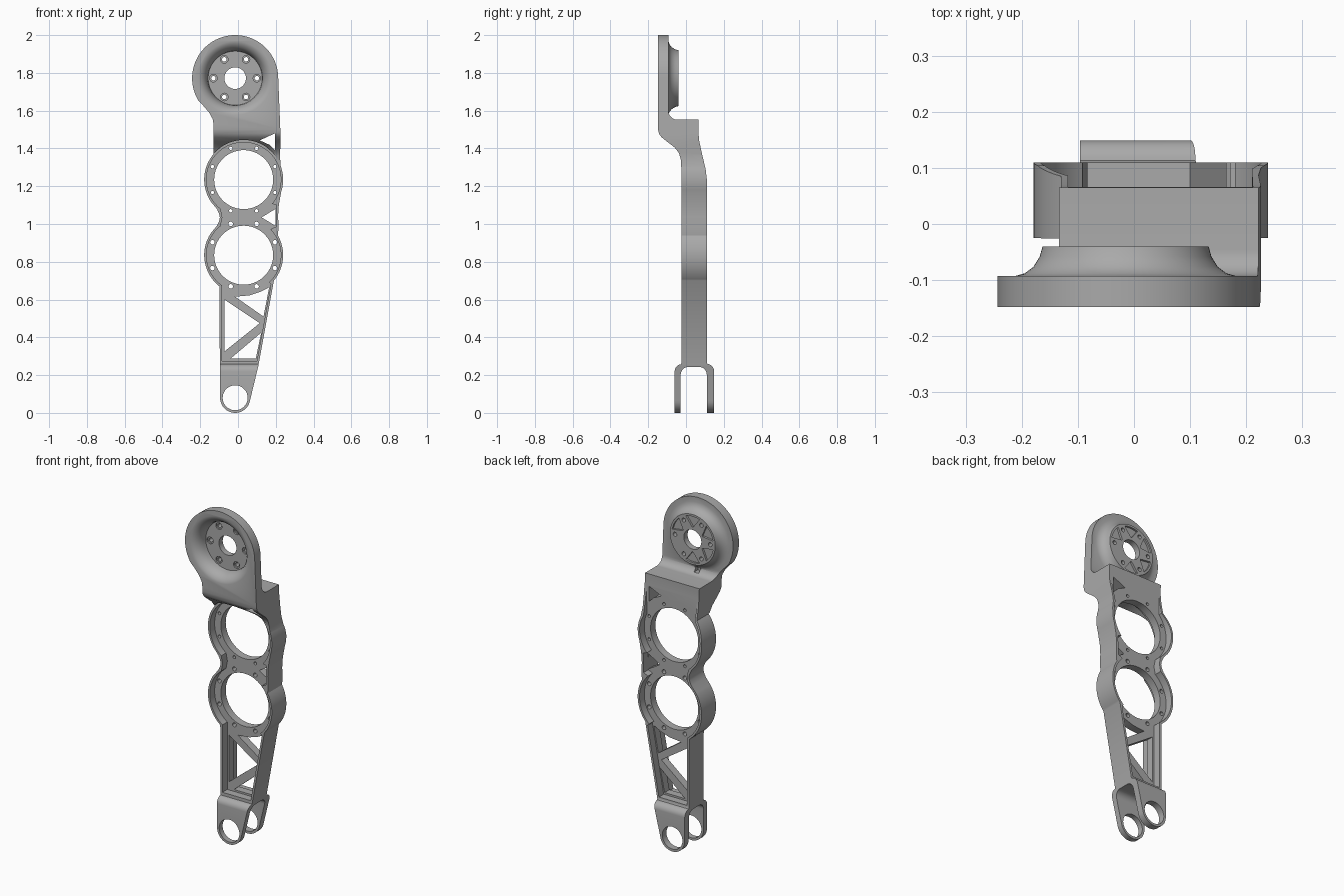
import bpy, bmesh, math
from math import cos, sin, radians

if "Cube" in bpy.data.objects:
    bpy.data.objects.remove(bpy.data.objects["Cube"], do_unlink=True)

metal = bpy.data.materials.new("grey_metal")
metal.use_nodes = True
GREY = (0.4, 0.4, 0.4, 1)
metal.diffuse_color = GREY
metal.node_tree.nodes["Principled BSDF"].inputs["Base Color"].default_value = GREY


def finish(bm, name):
    bmesh.ops.recalc_face_normals(bm, faces=bm.faces)
    mesh = bpy.data.meshes.new(name)
    bm.to_mesh(mesh)
    bm.free()
    mesh.materials.append(metal)
    ob = bpy.data.objects.new(name, mesh)
    bpy.context.collection.objects.link(ob)
    return ob


def prism(name, points, lo, hi, axis="y"):
    """Extrude an (x, z) outline along y, or a (y, z) outline along x."""
    bm = bmesh.new()
    place = (lambda p, d: (p[0], d, p[1])) if axis == "y" else (lambda p, d: (d, p[0], p[1]))
    rings = [[bm.verts.new(place(p, d)) for p in points] for d in (lo, hi)]
    bm.faces.new(rings[0])
    bm.faces.new(rings[1])
    n = len(points)
    for i in range(n):
        j = (i + 1) % n
        bm.faces.new((rings[0][i], rings[0][j], rings[1][j], rings[1][i]))
    return finish(bm, name)


def arc(centre, r, start, end, steps=24):
    angles = [radians(start + (end - start) * i / steps) for i in range(steps + 1)]
    return [(centre[0] + r * cos(a), centre[1] + r * sin(a)) for a in angles]


def cylinder(name, centre, r, lo, hi, sides=64):
    return prism(name, arc(centre, r, 0, 360, sides)[:-1], lo, hi)


def lathe(name, centre, profile, steps=72):
    """Spin an (r, y) profile, whose ends lie on the axis, about y."""
    bm = bmesh.new()
    first, last = [bm.verts.new((centre[0], p[1], centre[1])) for p in (profile[0], profile[-1])]
    rows = [[bm.verts.new((x, y, z)) for x, z in arc(centre, r, 0, 360, steps)[:-1]]
            for r, y in profile[1:-1]]
    for i in range(steps):
        j = (i + 1) % steps
        bm.faces.new((first, rows[0][i], rows[0][j]))
        bm.faces.new((last, rows[-1][j], rows[-1][i]))
        for a, b in zip(rows, rows[1:]):
            bm.faces.new((a[i], b[i], b[j], a[j]))
    return finish(bm, name)


def combine(body, tool, operation="DIFFERENCE"):
    mod = body.modifiers.new("combine", "BOOLEAN")
    mod.operation, mod.object, mod.solver = operation, tool, "EXACT"
    bpy.context.view_layer.update()
    result = body.evaluated_get(bpy.context.evaluated_depsgraph_get())
    mesh = bpy.data.meshes.new_from_object(result)
    body.modifiers.clear()
    body.data = mesh
    bpy.data.objects.remove(tool, do_unlink=True)


HUB, UPPER, LOWER, PIN = (-0.015, 1.772), (0.03, 1.235), (0.03, 0.835), (-0.015, 0.08)
RING, WALL = 0.209, 0.012
FRONT, BACK = -0.025, 0.11
WEB_FRONT, WEB_BACK = 0.02, 0.0655

# Front outline of the whole arm
outline = (arc(PIN, 0.08, 180, 350)
           + [(0.108, 0.25)]
           + arc(LOWER, RING, -40, 30)
           + [(0.215, 0.985), (0.212, 1.04), (0.216, 1.1)]
           + arc(UPPER, RING, -18, 20, 12)
           + [(0.222, 1.36), (0.226, 1.45)]
           + arc(HUB, 0.228, 0, 212, 56)
           + [(-0.18, 1.622), (-0.153, 1.59), (-0.134, 1.556), (-0.13, 1.53)]
           + arc(UPPER, RING, 140, 215)
           + [(-0.112, 1.08), (-0.1, 1.055), (-0.096, 1.035), (-0.1, 1.015), (-0.112, 0.99)]
           + arc(LOWER, RING, 145, 232))
arm = prism("arm", outline, -0.4, 0.4)

# Side profile: offset plate, swept bend, straight body, forked foot
side = ([(-0.093, 2.1), (-0.148, 2.1), (-0.148, 1.5), (-0.143, 1.478), (-0.13, 1.46),
         (-0.1, 1.436), (-0.06, 1.405), (-0.037, 1.375), (-0.027, 1.34), (FRONT, 1.3)]
        + [(FRONT, 0.265)] + arc((-0.022, 0.22), 0.038, 95, 180, 8) + [(-0.06, -0.1), (-0.028, -0.1)]
        + arc((0.012, 0.203), 0.04, 180, 90, 8) + arc((0.07, 0.203), 0.04, 90, 0, 8)
        + [(0.11, -0.1), (0.149, -0.1)] + arc((0.11, 0.22), 0.039, 0, 85, 8)
        + [(BACK, 0.265), (BACK, 1.24), (0.104, 1.29), (0.085, 1.37), (0.07, 1.44), (0.065, 1.49),
           (0.065, 1.552)]
        + arc((-0.045, 1.6), 0.048, 270, 180, 10))
combine(arm, prism("side_profile", side, -0.5, 0.5, "x"), "INTERSECT")

# Hub raised behind the plate, then hollowed from the front
combine(arm, lathe("hub", HUB, [
    (0, -0.12), (0.2, -0.12), (0.2, -0.0935), (0.18, -0.088), (0.164, -0.076),
    (0.153, -0.058), (0.148, -0.04), (0, -0.04)]), "UNION")
combine(arm, lathe("dish", HUB, [
    (0, -0.2), (0.198, -0.2), (0.195, -0.148), (0.182, -0.144), (0.166, -0.133),
    (0.153, -0.115), (0.146, -0.095), (0.143, -0.075), (0, -0.075)]))
combine(arm, cylinder("hub_bore", HUB, 0.057, -0.3, 0.1))
for k in range(6):
    a = 60 * k
    spot = arc(HUB, 0.115, a, a + 1, 1)[0]
    combine(arm, cylinder("hub_bolt", spot, 0.012, -0.3, 0.1, 16))
    combine(arm, cylinder("hub_bolt_seat", spot, 0.02, -0.3, -0.066, 20))
    # Wedge pockets between the spokes on the back
    wedge = arc(HUB, 0.136, a + 11, a + 49, 8) + arc(HUB, 0.073, a + 32, a + 28, 1)
    combine(arm, prism("hub_pocket", wedge, -0.052, 0.1))

# Clearance in the bend above the upper ring
combine(arm, cylinder("bend_clearance", UPPER, RING + 0.001, -0.3, FRONT - 0.0005))

# Hollow both faces down to a central web, leaving a thin perimeter wall
panel = [(-0.084, 0.276), (0.1, 0.276), (0.174, 0.68), (0.1, 0.76), (-0.03, 0.76), (-0.084, 0.68)]
waist = [(-0.093, 0.985), (-0.083, 1.035), (-0.093, 1.085), (0.1, 1.13),
         (0.203, 1.1), (0.2, 1.04), (0.2, 0.985), (0.1, 0.94)]
shoulder = [(-0.118, 1.3), (0.21, 1.3), (0.213, 1.6), (-0.118, 1.6)]
for lo, hi in ((-0.3, WEB_FRONT), (WEB_BACK, 0.3)):
    for centre in (UPPER, LOWER):
        combine(arm, cylinder("ring_recess", centre, RING - WALL, lo, hi, 80))
    for shape in (panel, waist):
        combine(arm, prism("recess", shape, lo, hi))
combine(arm, prism("shoulder_recess", shoulder, WEB_BACK, 0.3))

# Bored rings with bolt circles
for centre, bolt in ((UPPER, 0.009), (LOWER, 0.012)):
    combine(arm, cylinder("ring_bore", centre, 0.156, -0.3, 0.3, 80))
    for k in range(8):
        spot = arc(centre, 0.179, 22.5 + 45 * k, 360, 1)[0]
        combine(arm, cylinder("ring_bolt", spot, bolt, -0.3, 0.3, 14))

# Through windows that leave the truss struts
windows = [
    [(-0.072, 0.6), (-0.072, 0.325), (0.115, 0.475)],
    [(-0.015, 0.615), (0.135, 0.51), (0.165, 0.665), (0.12, 0.642), (0.06, 0.622)],
    [(-0.04, 0.287), (0.094, 0.287), (0.123, 0.425)],
    [(0.125, 1.035), (0.199, 0.99), (0.199, 1.08)],
    [(0.115, 1.443), (0.165, 1.42), (0.196, 1.39), (0.196, 1.48)],
]
for shape in windows:
    combine(arm, prism("window", shape, -0.4, 0.4))

# Pin holes through both fork prongs, and the small slot under the hub
combine(arm, cylinder("pin_hole", PIN, 0.066, -0.3, 0.3))
slot = [(-0.03, 1.562), (0, 1.562), (0, 1.59), (-0.03, 1.59)]
combine(arm, prism("slot", slot, -0.11, 0.1))

bpy.ops.object.select_all(action="DESELECT")
arm.select_set(True)
bpy.context.view_layer.objects.active = arm
bpy.ops.object.shade_smooth_by_angle(angle=radians(30))
